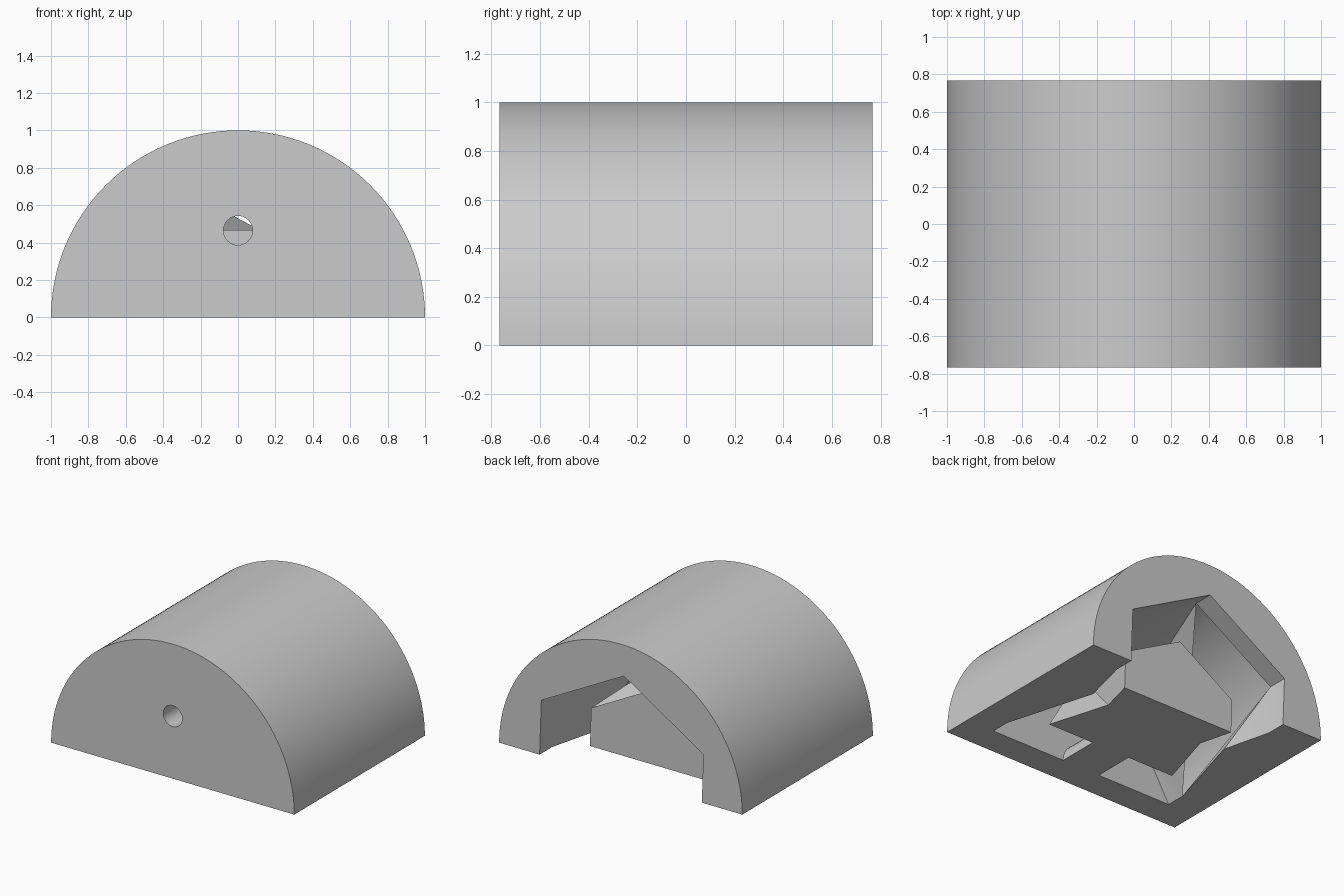
import bpy
import bmesh
from math import radians, cos, sin, pi

cube = bpy.data.objects.get("Cube")
if cube:
    bpy.data.objects.remove(cube, do_unlink=True)

HALF_LENGTH = 0.767
TWIST = -28

grey = bpy.data.materials.new("plain_grey")
grey.use_nodes = True
grey.diffuse_color = (0.6, 0.6, 0.6, 1)
grey.node_tree.nodes["Principled BSDF"].inputs["Base Color"].default_value = (0.6, 0.6, 0.6, 1)


def ring(radius, y, turn=0, sides=6, z=0, sweep=2 * pi, count=None):
    """Points of a regular polygon around an axis along y."""
    return [(radius * cos(radians(turn) + sweep * k / sides), y,
             z + radius * sin(radians(turn) + sweep * k / sides))
            for k in range(count or sides)]


def loft(name, rings, twisted=False):
    """Closed solid through matching rings; a twisted span gets valley diagonals."""
    bm = bmesh.new()
    loops = [[bm.verts.new(p) for p in r] for r in rings]
    n = len(loops[0])
    for a, b in zip(loops, loops[1:]):
        for k in range(n):
            j = (k + 1) % n
            if twisted:
                bm.faces.new((a[k], a[j], b[k]))
                bm.faces.new((a[j], b[j], b[k]))
            else:
                bm.faces.new((a[k], a[j], b[j], b[k]))
    bm.faces.new(loops[0])
    bm.faces.new(loops[-1])
    bmesh.ops.recalc_face_normals(bm, faces=bm.faces)
    mesh = bpy.data.meshes.new(name)
    bm.to_mesh(mesh)
    bm.free()
    mesh.materials.append(grey)
    obj = bpy.data.objects.new(name, mesh)
    bpy.context.collection.objects.link(obj)
    return obj


def cut(target, cutter):
    """Subtract the cutter, then discard it."""
    mod = target.modifiers.new("cut", "BOOLEAN")
    mod.operation = "DIFFERENCE"
    mod.solver = "EXACT"
    mod.object = cutter
    bpy.context.view_layer.objects.active = target
    bpy.ops.object.modifier_apply(modifier=mod.name)
    bpy.data.objects.remove(cutter, do_unlink=True)


# Half-round outer body
body = loft("half_round_body", [ring(1, y, sides=64, sweep=pi, count=65)
                                for y in (-HALF_LENGTH, HALF_LENGTH)])

# Twisted hexagonal cavity with straight collars, open at the back
cavity = loft("cavity", [ring(0.77, -0.555), ring(0.77, -0.41),
                         ring(0.77, 0.62, TWIST), ring(0.77, 0.9, TWIST)], True)

# Twisted core and the round stem that holds it stay solid
cut(cavity, loft("core", [ring(0.54, -0.245), ring(0.54, 0.46, TWIST)], True))
cut(cavity, loft("stem", [ring(0.158, y, sides=32, turn=3) for y in (-0.7, -0.1)]))
cut(body, cavity)

# Round port through the front wall
cut(body, loft("port", [ring(0.078, y, sides=32, z=0.465) for y in (-0.9, -0.45)]))

# Smooth curved skin, crisp edges
bpy.ops.object.select_all(action="DESELECT")
body.select_set(True)
bpy.context.view_layer.objects.active = body
bpy.ops.object.shade_smooth_by_angle(angle=radians(20))
